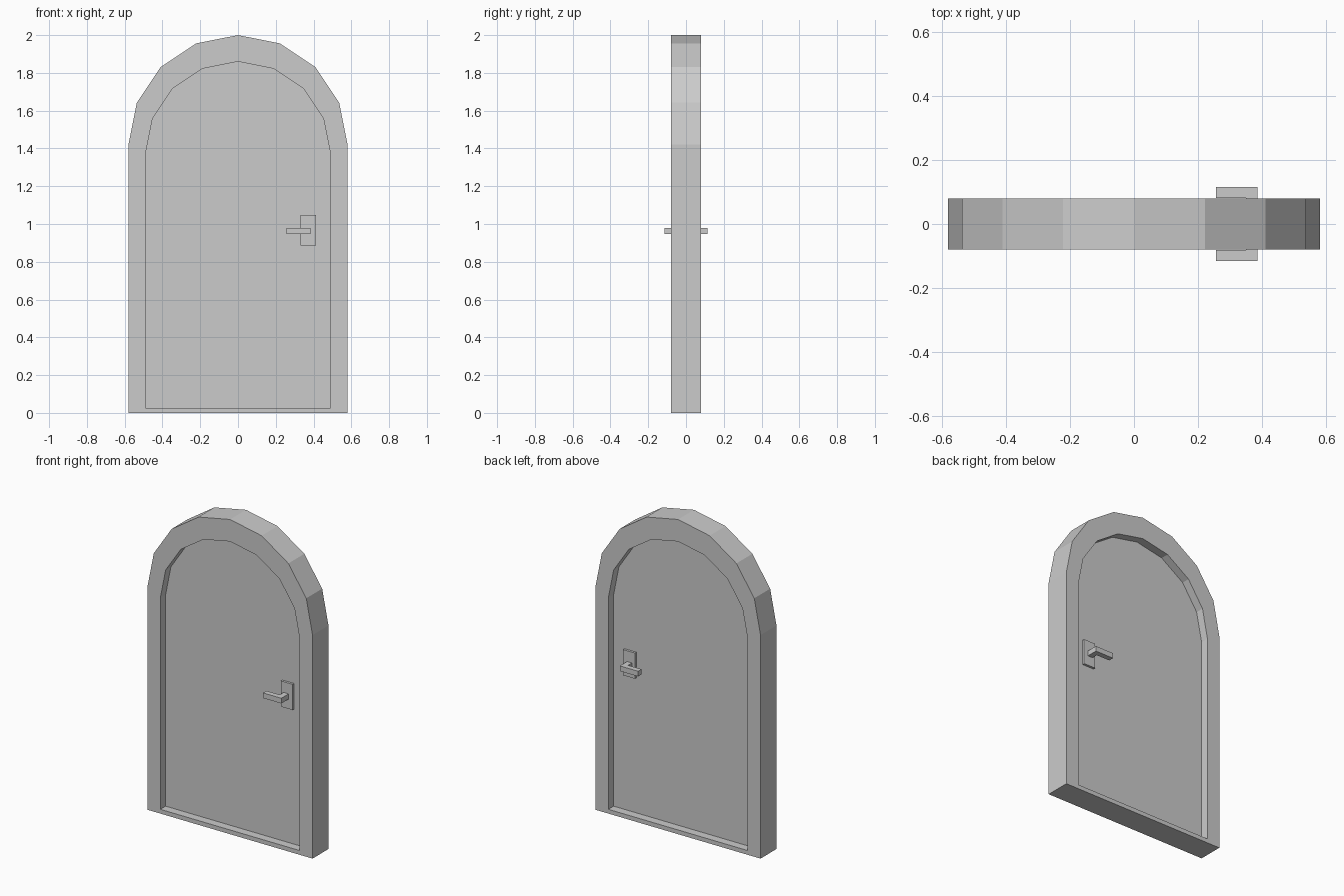
import bpy
from math import sin, cos, pi

if "Cube" in bpy.data.objects:
    bpy.data.objects.remove(bpy.data.objects["Cube"])

HALF_DEPTH = 0.08      # frame
PANEL_DEPTH = 0.027    # recessed door leaf


def arch(radius, bottom, spring, y):
    """Round-topped outline, counter-clockwise seen from the front."""
    pts = [(-radius, bottom), (radius, bottom)]
    pts += [(radius * cos(pi * i / 8), spring + radius * sin(pi * i / 8)) for i in range(9)]
    return [(x, y, z) for x, z in pts]


def outer(y):
    return arch(0.58, 0.0, 1.42, y)


def inner(y):
    return arch(0.49, 0.027, 1.37, y)


def make_mesh(name, verts, faces):
    mesh = bpy.data.meshes.new(name)
    mesh.from_pydata(verts, [], faces)
    mesh.update()
    obj = bpy.data.objects.new(name, mesh)
    bpy.context.collection.objects.link(obj)
    return obj


def box(name, lo, hi):
    verts = [(x, y, z) for x in (lo[0], hi[0]) for y in (lo[1], hi[1]) for z in (lo[2], hi[2])]
    faces = [(0, 1, 3, 2), (4, 6, 7, 5), (0, 4, 5, 1), (2, 3, 7, 6), (0, 2, 6, 4), (1, 5, 7, 3)]
    return make_mesh(name, verts, faces)


# Arched frame: outlines joined from front reveal, around the outside, to back reveal
rings = [inner(-PANEL_DEPTH), inner(-HALF_DEPTH), outer(-HALF_DEPTH),
         outer(HALF_DEPTH), inner(HALF_DEPTH), inner(PANEL_DEPTH)]
n = len(rings[0])
strip = []
for r in range(len(rings) - 1):
    for i in range(n):
        j = (i + 1) % n
        strip.append((r * n + i, (r + 1) * n + i, (r + 1) * n + j, r * n + j))
make_mesh("door_frame", [p for ring in rings for p in ring], strip)

# Recessed door leaf, both faces
make_mesh("door_panel", inner(-PANEL_DEPTH) + inner(PANEL_DEPTH),
          [tuple(range(n)), tuple(reversed(range(n, 2 * n)))])

# Backplate and L-shaped lever on each side
for side, s in (("front", -1), ("back", 1)):
    def span(a, b):
        return sorted((s * a, s * b))

    y0, y1 = span(PANEL_DEPTH, 0.042)
    box(side + "_handle_plate", (0.33, y0, 0.885), (0.413, y1, 1.048))

    # Lever profile in plan, extruded upwards
    plan = [(0.35, 0.042), (0.385, 0.042), (0.385, 0.115),
            (0.256, 0.115), (0.256, 0.081), (0.35, 0.081)]
    if s < 0:
        plan = [(x, -y) for x, y in reversed(plan)]
    m = len(plan)
    verts = [(x, y, z) for z in (0.947, 0.98) for x, y in plan]
    faces = [tuple(reversed(range(m))), tuple(range(m, 2 * m))]
    faces += [(i, (i + 1) % m, m + (i + 1) % m, m + i) for i in range(m)]
    make_mesh(side + "_handle_lever", verts, faces)
